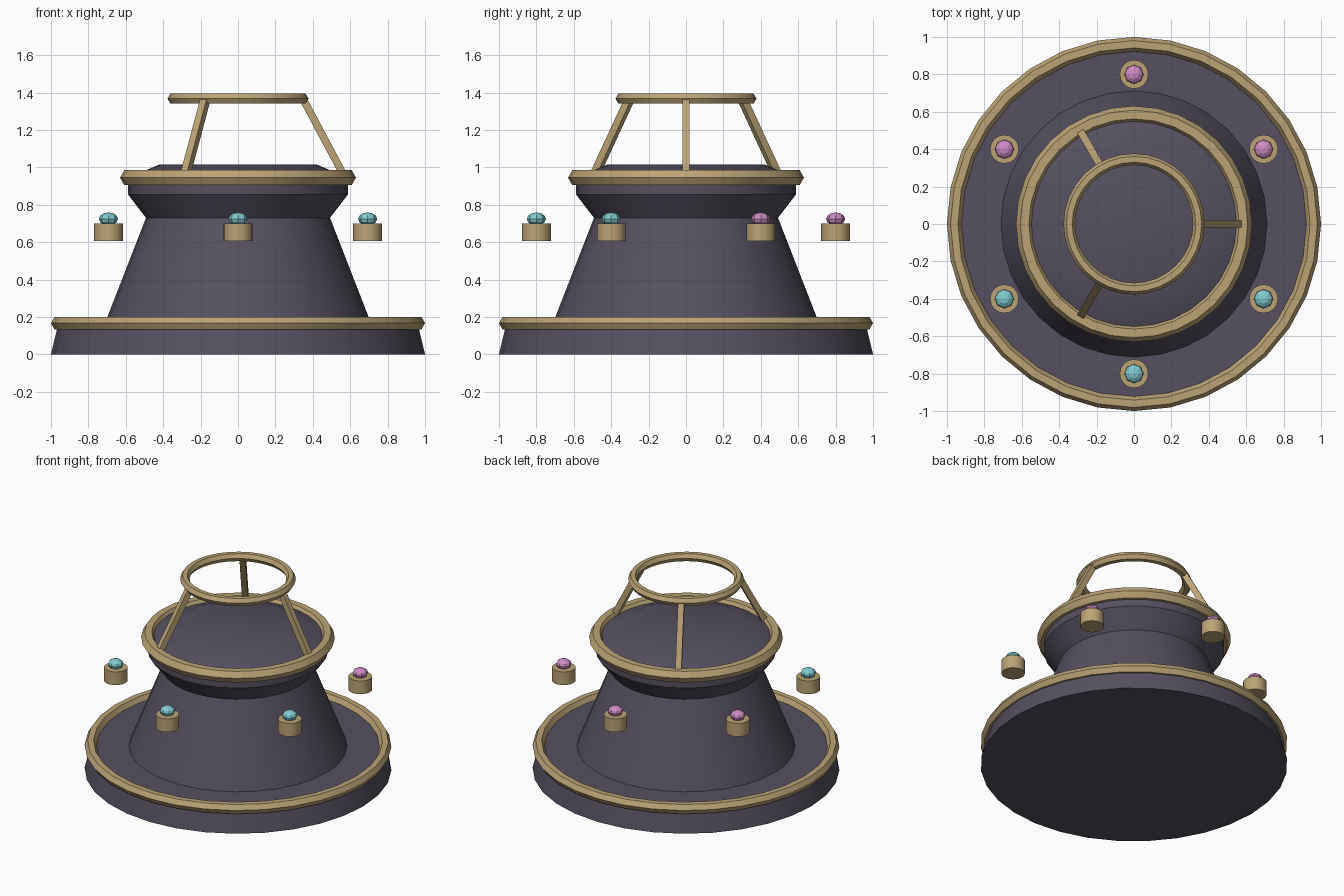
import bpy, math
from mathutils import Vector, Matrix

cube = bpy.data.objects.get("Cube")
if cube:
    bpy.data.objects.remove(cube, do_unlink=True)


def material(name, rgb):
    mat = bpy.data.materials.new(name)
    mat.use_nodes = True
    mat.diffuse_color = (*rgb, 1)
    mat.node_tree.nodes["Principled BSDF"].inputs["Base Color"].default_value = (*rgb, 1)
    return mat


STONE = material("dark violet stone", (0.09, 0.08, 0.115))
GOLD = material("dull gold", (0.5, 0.37, 0.18))
TEAL = material("teal crystal", (0.22, 0.6, 0.64))
PINK = material("pink crystal", (0.62, 0.26, 0.56))


def finish(obj, mat, smooth=True):
    obj.data.materials.clear()
    obj.data.materials.append(mat)
    bpy.ops.object.select_all(action='DESELECT')
    obj.select_set(True)
    bpy.context.view_layer.objects.active = obj
    if smooth:
        bpy.ops.object.shade_smooth_by_angle(angle=math.radians(31))
    return obj


def lathe(name, profile, mat, closed=False, sides=32):
    """Spin (radius, z) points, listed bottom to top, around the z axis."""
    n = len(profile)
    verts, faces = [], []
    for i in range(sides):
        a = math.tau * i / sides
        verts += [(r * math.cos(a), r * math.sin(a), z) for r, z in profile]
    for i in range(sides):
        j = (i + 1) % sides
        for k in range(n if closed else n - 1):
            m = (k + 1) % n
            faces.append((i * n + k, j * n + k, j * n + m, i * n + m))
    if not closed:
        faces.append([i * n for i in reversed(range(sides))])
        faces.append([i * n + n - 1 for i in range(sides)])
    mesh = bpy.data.meshes.new(name)
    mesh.from_pydata(verts, [], faces)
    obj = bpy.data.objects.new(name, mesh)
    bpy.context.collection.objects.link(obj)
    return finish(obj, mat)


def hex_ring(name, radius, thick, z):
    """Ring with a six-sided section, pointed outwards."""
    section = [(radius + thick * math.cos(k * math.pi / 3),
                z + thick * math.sin(k * math.pi / 3)) for k in range(6)]
    return lathe(name, section, GOLD, closed=True)


# Stone body
lathe("base_plinth", [(1.0, 0), (0.96, 0.167)], STONE)
lathe("pedestal", [(0.712, 0.165), (0.492, 0.73)], STONE)
lathe("bowl", [(0.492, 0.73), (0.588, 0.855), (0.588, 0.945), (0.42, 1.015)], STONE)

# Gold rings
hex_ring("base_ring", 0.961, 0.039, 0.167)
hex_ring("bowl_ring", 0.585, 0.046, 0.945)
hex_ring("crown_ring", 0.346, 0.031, 1.367)

# Three leaning struts carrying the crown ring
for i in range(3):
    turn = Matrix.Rotation(math.tau * i / 3, 4, 'Z')
    low, high = Vector((0.572, 0, 0.945)), Vector((0.347, 0, 1.367))
    span = high - low
    bpy.ops.mesh.primitive_cube_add(size=1)
    strut = bpy.context.object
    strut.name = f"strut_{i + 1}"
    lean = Matrix.Rotation(math.atan2(span.x, span.z), 4, 'Y')
    size = Matrix.Diagonal((0.04, 0.04, span.length, 1))
    strut.data.transform(turn @ Matrix.Translation((low + high) / 2) @ lean @ size)
    finish(strut, GOLD, smooth=False)

# Six floating holders with crystals, teal in front and pink behind
for i in range(6):
    a = math.radians(30 + 60 * i)
    x, y = 0.8 * math.cos(a), 0.8 * math.sin(a)
    bpy.ops.mesh.primitive_cylinder_add(vertices=16, radius=0.077, depth=0.095,
                                        location=(x, y, 0.653))
    bpy.context.object.name = f"crystal_holder_{i + 1}"
    finish(bpy.context.object, GOLD)
    bpy.ops.mesh.primitive_uv_sphere_add(segments=8, ring_count=6, radius=0.051,
                                         location=(x, y, 0.724))
    gem = bpy.context.object
    gem.name = f"crystal_{i + 1}"
    gem.scale.z = 0.68
    finish(gem, PINK if y > 0 else TEAL, smooth=False)
